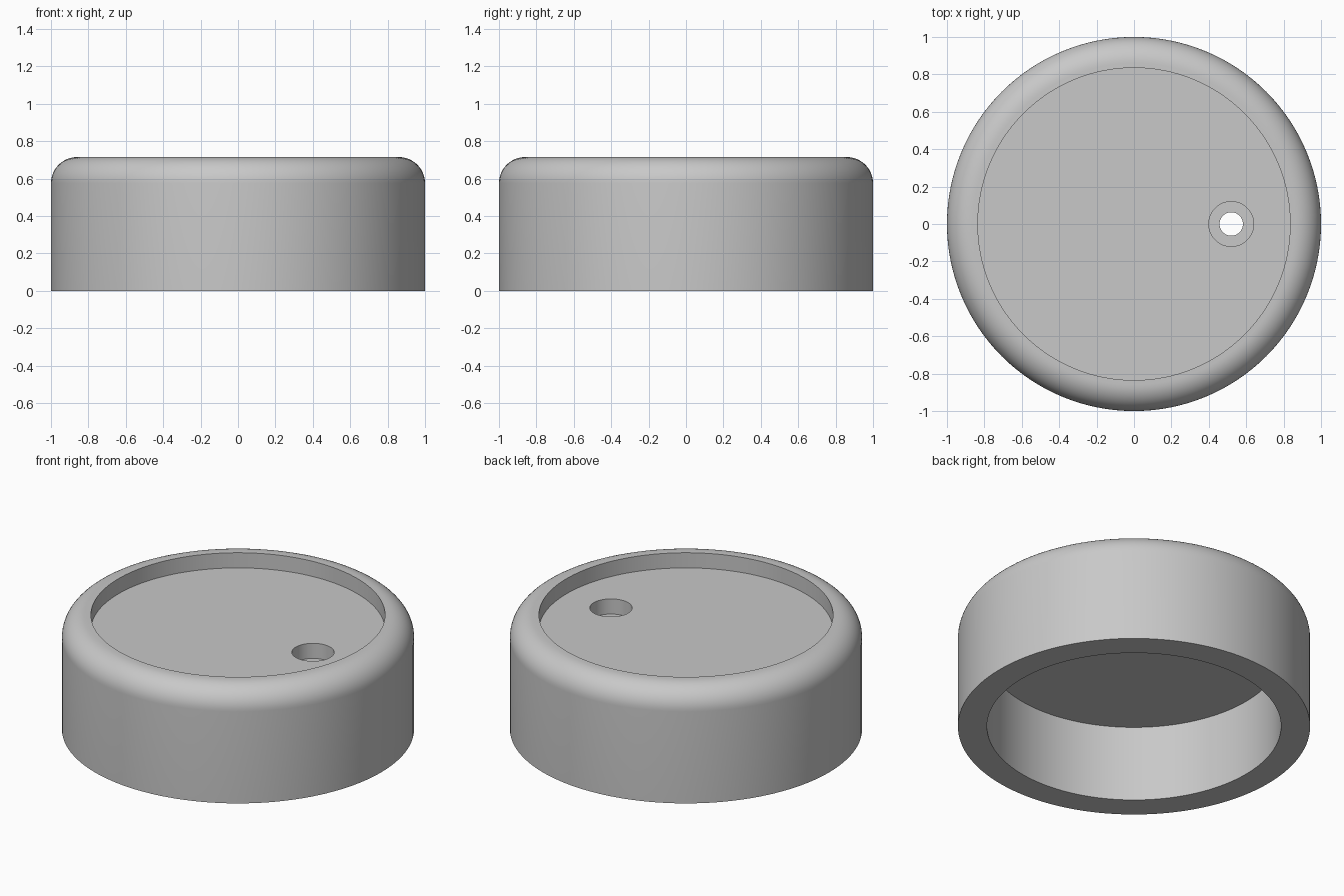
import bpy
import bmesh
import math
from mathutils import Matrix

default = bpy.data.objects.get("Cube")
if default:
    bpy.data.objects.remove(default, do_unlink=True)

HEIGHT = 0.715       # overall height
FILLET = 0.14        # rounded top rim
INNER = 0.835        # radius of recess and cavity
FLOOR = 0.62         # top of the dividing plate
CEILING = 0.476      # underside of the dividing plate
HOLE_X = 0.52

grey = bpy.data.materials.new("plain grey")
grey.use_nodes = True
grey.diffuse_color = (0.58, 0.58, 0.58, 1)
grey.node_tree.nodes["Principled BSDF"].inputs["Base Color"].default_value = grey.diffuse_color


def cylinder(name, radius, bottom, top, x=0, sides=128, fillet=0):
    """Upright cylinder between two heights, with an optional rounded top edge."""
    bm = bmesh.new()
    bmesh.ops.create_cone(bm, cap_ends=True, segments=sides, radius1=radius, radius2=radius,
                          depth=top - bottom,
                          matrix=Matrix.Translation((x, 0, (top + bottom) / 2)))
    if fillet:
        rim = [e for e in bm.edges if all(v.co.z > top - 0.001 for v in e.verts)]
        bmesh.ops.bevel(bm, geom=rim, offset=fillet, segments=12, profile=0.5, affect='EDGES')
    mesh = bpy.data.meshes.new(name)
    bm.to_mesh(mesh)
    bm.free()
    mesh.materials.append(grey)
    obj = bpy.data.objects.new(name, mesh)
    bpy.context.collection.objects.link(obj)
    return obj


# Outer body with rounded top rim
body = cylinder("cap_body", 1, 0, HEIGHT, fillet=FILLET)

# Recess, underside cavity and the stepped hole through the plate
cutters = [
    cylinder("recess_cutter", INNER, FLOOR, HEIGHT + 0.2),
    cylinder("cavity_cutter", INNER, -0.2, CEILING),
    cylinder("counterbore_cutter", 0.12, FLOOR - 0.095, HEIGHT, HOLE_X, 64),
    cylinder("hole_cutter", 0.0625, CEILING - 0.1, HEIGHT, HOLE_X, 64),
]

bpy.ops.object.select_all(action='DESELECT')
body.select_set(True)
bpy.context.view_layer.objects.active = body
for cutter in cutters:
    cutter.hide_render = True
    cut = body.modifiers.new(cutter.name, 'BOOLEAN')
    cut.operation = 'DIFFERENCE'
    cut.solver = 'EXACT'
    cut.object = cutter
    bpy.ops.object.modifier_apply(modifier=cut.name)
    bpy.data.objects.remove(cutter, do_unlink=True)

bpy.ops.object.shade_smooth_by_angle(angle=math.radians(30))
